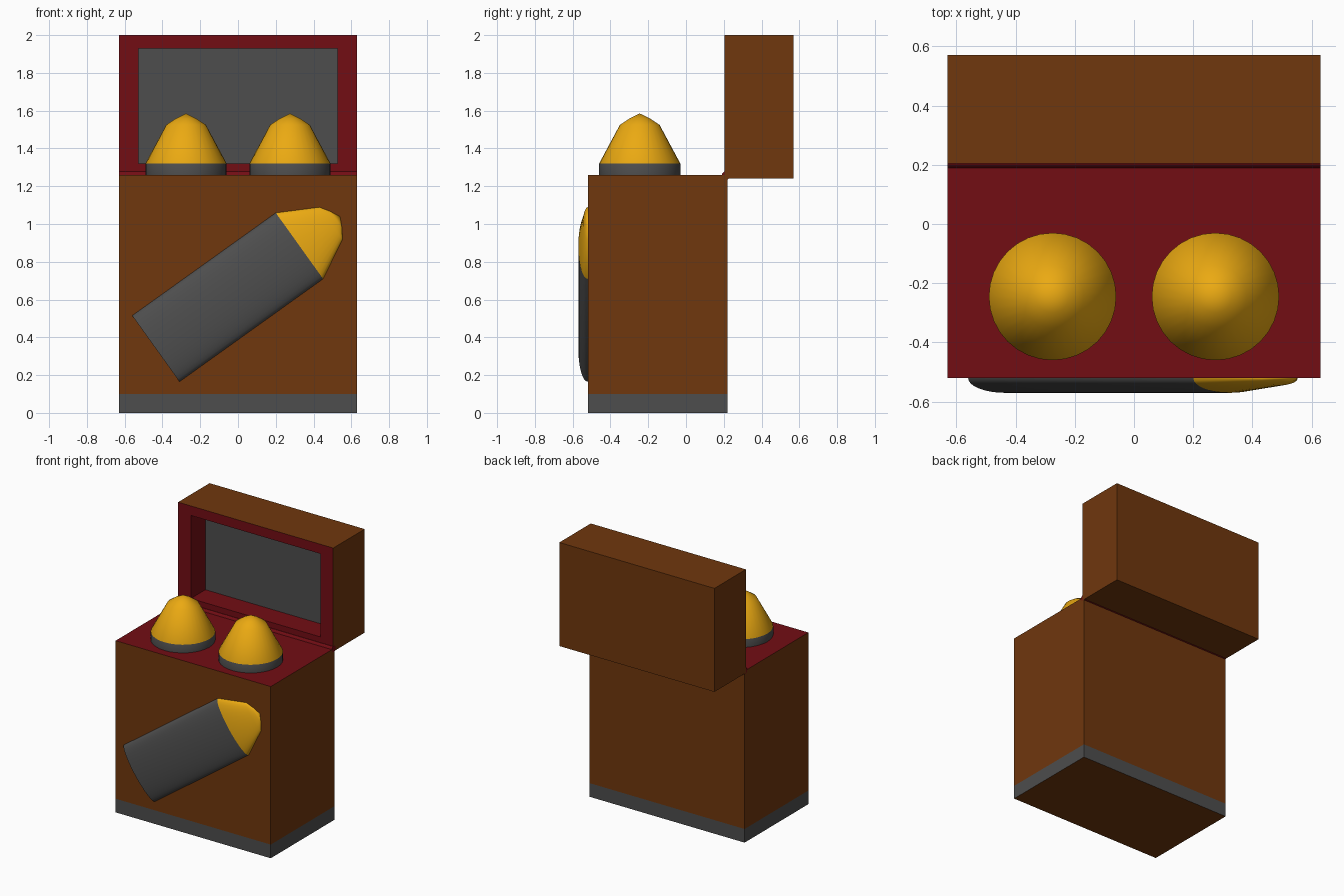
import bpy, bmesh, math
from mathutils import Matrix, Vector

if "Cube" in bpy.data.objects:
    bpy.data.objects.remove(bpy.data.objects["Cube"])


def material(name, rgb):
    m = bpy.data.materials.new(name)
    m.diffuse_color = (*rgb, 1)
    m.use_nodes = True
    m.node_tree.nodes["Principled BSDF"].inputs["Base Color"].default_value = m.diffuse_color
    return m


BROWN = material("brown", (0.16, 0.038, 0.004))
RED = material("red", (0.17, 0.004, 0.007))
GREY = material("dark_grey", (0.075, 0.075, 0.075))
GOLD = material("gold", (0.83, 0.40, 0.006))


def finish(bm, name, mats, smooth=False):
    bmesh.ops.recalc_face_normals(bm, faces=bm.faces)
    me = bpy.data.meshes.new(name)
    bm.to_mesh(me)
    bm.free()
    for m in mats:
        me.materials.append(m)
    ob = bpy.data.objects.new(name, me)
    bpy.context.collection.objects.link(ob)
    if smooth:
        bpy.ops.object.select_all(action='DESELECT')
        ob.select_set(True)
        bpy.context.view_layer.objects.active = ob
        bpy.ops.object.shade_smooth_by_angle(angle=math.radians(30))
    return ob


def box(lo, hi):
    bm = bmesh.new()
    lo, hi = Vector(lo), Vector(hi)
    size = hi - lo
    bmesh.ops.create_cube(bm, size=1, matrix=Matrix.Translation((lo + hi) / 2) @ Matrix.Diagonal((*size, 1)))
    return bm


def shell(name, case_length, matrix, sides=32):
    """Round with a grey case and gold nose along local z, base at the origin."""
    r, h = 0.215, case_length
    profile = [(r, 0), (r, h), (0.105, h + 0.205), (0.055, h + 0.238), (0, h + 0.265)]
    bm = bmesh.new()
    verts = [bm.verts.new((x, 0, z)) for x, z in [(0, 0)] + profile]
    edges = [bm.edges.new(p) for p in zip(verts, verts[1:])]
    bmesh.ops.spin(bm, geom=verts + edges, axis=(0, 0, 1), cent=(0, 0, 0),
                   steps=sides, angle=math.tau)
    bmesh.ops.remove_doubles(bm, verts=bm.verts, dist=1e-4)
    for f in bm.faces:
        f.material_index = int(f.calc_center_median().z > h + 0.01)
    bm.transform(matrix)
    return finish(bm, name, [GREY, GOLD], smooth=True)


# Body with a grey band round the foot and a red top
bm = box((-0.63, -0.52, 0), (0.63, 0.22, 1.26))
bmesh.ops.bisect_plane(bm, geom=bm.verts[:] + bm.edges[:] + bm.faces[:],
                       plane_co=(0, 0, 0.1), plane_no=(0, 0, 1))
for f in bm.faces:
    z = f.calc_center_median().z
    f.material_index = 1 if z > 1.25 else 2 if 0.01 < z < 0.1 else 0
finish(bm, "box_body", [BROWN, RED, GREY])

# Open lid, hollowed from the front with a grey inner panel
bm = box((-0.63, 0.205, 1.24), (0.63, 0.57, 2.0))
front = min(bm.faces, key=lambda f: f.calc_center_median().y)
rim = bmesh.ops.inset_region(bm, faces=[front], thickness=0.1)["faces"]
for v in front.verts:
    v.co.x = math.copysign(0.527, v.co.x)
    v.co.z = 1.93 if v.co.z > 1.6 else 1.32
panel = bmesh.ops.extrude_discrete_faces(bm, faces=[front])["faces"][0]
bmesh.ops.translate(bm, vec=(0, 0.17, 0), verts=panel.verts)
for f in bm.faces:
    inside = all(abs(v.co.x) < 0.6 for v in f.verts)
    f.material_index = 1 if inside or f in rim else 0
panel.material_index = 2
finish(bm, "lid", [BROWN, RED, GREY])

# Hinge rod between body and lid
bm = bmesh.new()
bmesh.ops.create_cone(bm, cap_ends=True, segments=12, radius1=0.023, radius2=0.023, depth=1.26,
                      matrix=Matrix.Translation((0, 0.212, 1.257)) @ Matrix.Rotation(math.pi / 2, 4, 'Y'))
finish(bm, "hinge", [RED], smooth=True)

# Two rounds standing in the top
for side, x in (("left", -0.275), ("right", 0.275)):
    shell(side + "_shell", 0.06, Matrix.Translation((x, -0.245, 1.26)))

# Flattened round in relief on the front, tilted up to the right
shell("front_relief", 0.935,
      Matrix.Translation((-0.435, -0.52, 0.34))
      @ Matrix.Rotation(math.radians(54.4), 4, 'Y')
      @ Matrix.Diagonal((1, 0.05 / 0.215, 1, 1)))
